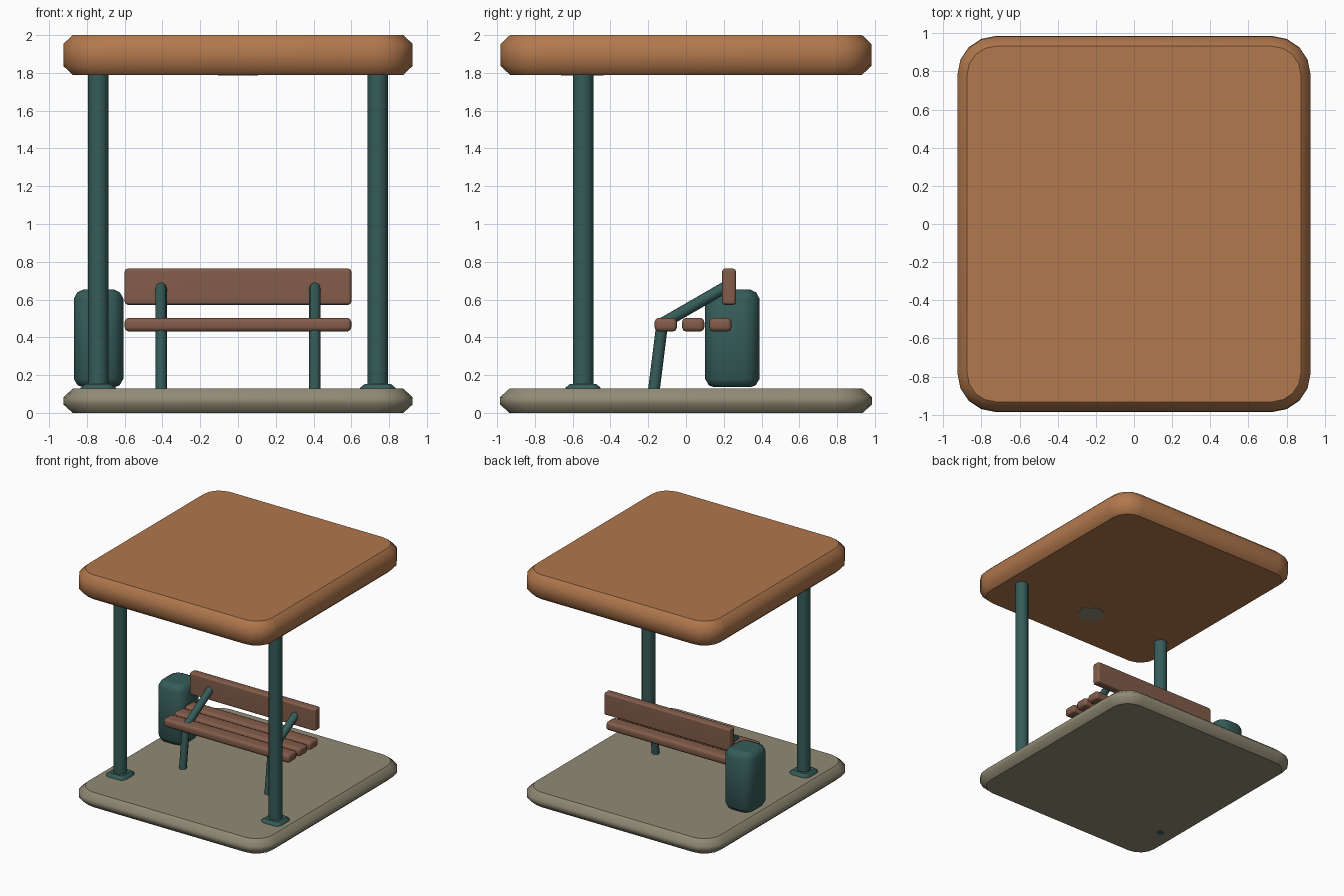
import bpy, bmesh, math
from mathutils import Vector

cube = bpy.data.objects.get("Cube")
if cube:
    bpy.data.objects.remove(cube, do_unlink=True)


def material(name, rgb):
    m = bpy.data.materials.new(name)
    m.use_nodes = True
    m.diffuse_color = (*rgb, 1)
    m.node_tree.nodes["Principled BSDF"].inputs["Base Color"].default_value = (*rgb, 1)
    return m


ORANGE = material("warm orange wood", (0.44, 0.188, 0.074))
STONE = material("grey beige stone", (0.28, 0.255, 0.175))
GREEN = material("dark green metal", (0.036, 0.108, 0.1))
BROWN = material("brown bench wood", (0.225, 0.108, 0.069))


def add_object(name, bm, mat):
    mesh = bpy.data.meshes.new(name)
    bmesh.ops.recalc_face_normals(bm, faces=bm.faces)
    bm.to_mesh(mesh)
    bm.free()
    mesh.materials.append(mat)
    obj = bpy.data.objects.new(name, mesh)
    bpy.context.collection.objects.link(obj)
    return obj


def rounded_slab(name, centre, half, radius, profile, mat, steps=4):
    """Rounded rectangle lofted through (inset, z) rings, with crisp flat caps."""
    bm = bmesh.new()
    rings = []
    for inset, z in profile:
        ring = []
        for k in range(4):
            quarter = math.pi / 2 * k
            sx = 1 if k in (0, 3) else -1
            sy = 1 if k < 2 else -1
            for i in range(steps + 1):
                a = quarter + math.pi / 2 * i / steps
                x = sx * (half[0] - radius) + (radius - inset) * math.cos(a)
                y = sy * (half[1] - radius) + (radius - inset) * math.sin(a)
                ring.append(bm.verts.new((centre[0] + x, centre[1] + y, z)))
        rings.append(ring)
    n = len(rings[0])
    for low, high in zip(rings, rings[1:]):
        for i in range(n):
            j = (i + 1) % n
            bm.faces.new((low[i], low[j], high[j], high[i])).smooth = True
    for cap in (bm.faces.new(rings[0][::-1]), bm.faces.new(rings[-1])):
        for edge in cap.edges:
            edge.smooth = False
    return add_object(name, bm, mat)


def rod(name, start, end, radius, sides, mat):
    start, end = Vector(start), Vector(end)
    bm = bmesh.new()
    bmesh.ops.create_cone(bm, cap_ends=True, segments=sides, radius1=radius,
                          radius2=radius, depth=(end - start).length)
    for f in bm.faces:
        f.smooth = len(f.verts) == 4
    for e in bm.edges:
        e.smooth = all(f.smooth for f in e.link_faces)
    turn = (end - start).to_track_quat('Z', 'Y').to_matrix().to_4x4()
    bm.transform(turn)
    bmesh.ops.translate(bm, vec=(start + end) / 2, verts=bm.verts)
    return add_object(name, bm, mat)


def plank(name, y, z, depth, height, bevel):
    bm = bmesh.new()
    bmesh.ops.create_cube(bm, size=1)
    bmesh.ops.scale(bm, vec=(1.2, depth, height), verts=bm.verts)
    bmesh.ops.translate(bm, vec=(0, y, z), verts=bm.verts)
    bmesh.ops.bevel(bm, geom=bm.edges[:], offset=bevel, segments=2,
                    profile=0.5, affect='EDGES')
    for f in bm.faces:
        f.smooth = True
    obj = add_object(name, bm, BROWN)
    mod = obj.modifiers.new("flat sides", 'WEIGHTED_NORMAL')
    mod.keep_sharp = True
    return obj


# Floor and roof
rounded_slab("floor_slab", (0, 0), (0.925, 0.985), 0.2,
             [(0.05, 0), (0, 0.045), (0, 0.083), (0.05, 0.128)], STONE)
rounded_slab("roof", (0, 0), (0.925, 0.982), 0.2,
             [(0.05, 1.79), (0, 1.837), (0, 1.953), (0.05, 2.0)], ORANGE)

# Posts with foot plates
for side, x in (("left", 0.74), ("right", -0.74)):
    rod(side + "_post", (x, -0.545, 0.1), (x, -0.545, 1.8), 0.054, 12, GREEN)
    rounded_slab(side + "_post_foot", (x, -0.545), (0.093, 0.093), 0.05,
                 [(0, 0.125), (0, 0.133), (0.025, 0.154)], GREEN)
rod("post_anchor", (-0.74, -0.545, -0.001), (-0.74, -0.545, 0.12), 0.032, 8, GREEN)

# Ceiling lamp plate
rod("ceiling_lamp", (0, -0.55, 1.786), (0, -0.55, 1.792), 0.112, 10, STONE)

# Bench
for i, y in enumerate((-0.107, 0.038, 0.182)):
    plank("seat_slat_%d" % (i + 1), y, 0.467, 0.118, 0.073, 0.022)
plank("backrest", 0.228, 0.668, 0.074, 0.192, 0.016)
for side, x in (("left", 0.407), ("right", -0.407)):
    rod(side + "_bench_leg", (x, -0.17, 0.12), (x, -0.127, 0.465), 0.031, 8, GREEN)
    rod(side + "_bench_arm", (x, -0.125, 0.473), (x, 0.22, 0.672), 0.031, 8, GREEN)

# Waste bin
rounded_slab("waste_bin", (-0.738, 0.245), (0.131, 0.144), 0.085,
             [(0.05, 0.136), (0.02, 0.146), (0, 0.18), (0, 0.605),
              (0.018, 0.638), (0.05, 0.653)], GREEN, steps=3)
